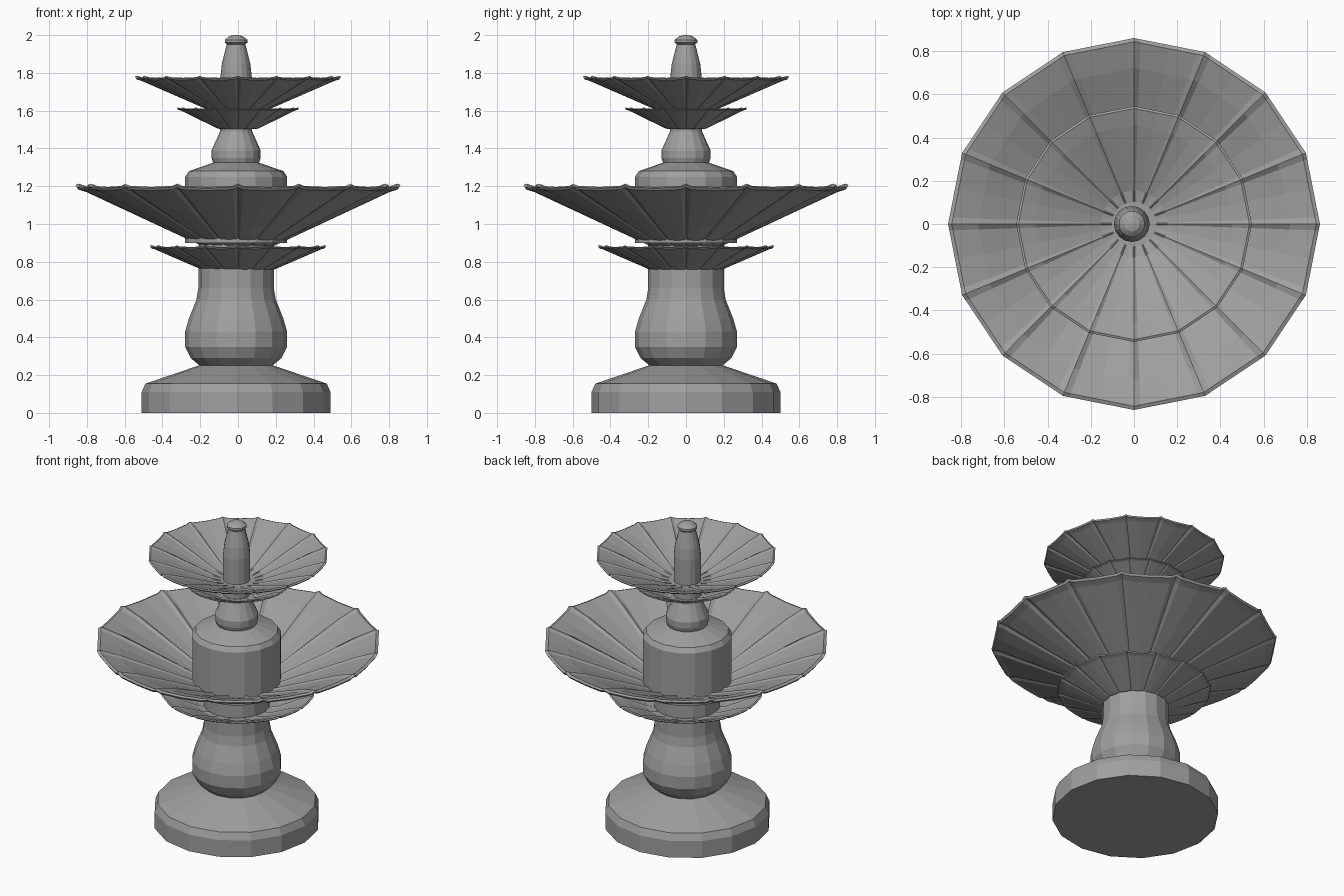
import bpy, bmesh
from math import cos, sin, radians, tau

default_cube = bpy.data.objects.get("Cube")
if default_cube:
    bpy.data.objects.remove(default_cube)

SIDES = 16
HALF_SIDE = tau / SIDES / 2
RIB_WIDTH = radians(2)

stone_colour = (0.35, 0.35, 0.35, 1)
stone = bpy.data.materials.new("grey stone")
stone.use_nodes = True
stone.diffuse_color = stone_colour
stone.node_tree.nodes["Principled BSDF"].inputs["Base Color"].default_value = stone_colour


def skin(name, rings, offset=0):
    """Join rings of points into a closed solid."""
    bm = bmesh.new()
    loops = [[bm.verts.new(point) for point in ring] for ring in rings]
    for lower, upper in zip(loops, loops[1:]):
        for i in range(len(lower)):
            bm.faces.new((lower[i - 1], lower[i], upper[i], upper[i - 1]))
    bm.faces.new(loops[0])
    bm.faces.new(loops[-1])
    bmesh.ops.recalc_face_normals(bm, faces=bm.faces)
    mesh = bpy.data.meshes.new(name)
    bm.to_mesh(mesh)
    bm.free()
    mesh.materials.append(stone)
    part = bpy.data.objects.new(name, mesh)
    part.location.x = offset
    bpy.context.collection.objects.link(part)


def turned(name, *profile):
    """Faceted turned part from (radius, height) points."""
    rings = []
    for radius, height in profile:
        angles = [tau * side / SIDES for side in range(SIDES)]
        rings.append([(radius * cos(a), radius * sin(a), height) for a in angles])
    skin(name, rings, offset=-0.01)


def bowl(name, foot, bottom, radius, rim):
    """Thin dish with straight sides and a narrow raised rib at every corner."""
    thick = radius * 0.03
    lift = radius * 0.02
    inner_foot = foot * 0.8
    # Outside from the foot up to the lip, then the inside back down
    profile = [
        (inner_foot, bottom - thick / 3, 0),
        (foot, bottom, lift / 2),
        (radius * 0.94, rim - thick, lift),
        (radius * 0.99, rim - thick / 2, lift),
        (radius, rim, lift),
        (radius * 0.98, rim + thick / 4, lift),
        (radius * 0.84, rim - thick * 1.4, lift),
        (foot * 1.2, bottom + thick * 2, lift),
        (inner_foot, bottom + thick * 1.5, 0),
    ]
    # Angle past each corner, and share of the rib height there
    steps = [(0, 1), (RIB_WIDTH, 0.3), (HALF_SIDE, 0), (HALF_SIDE * 2 - RIB_WIDTH, 0.3)]
    rings = []
    for reach, height, rib in profile:
        ring = []
        for side in range(SIDES):
            for past_corner, share in steps:
                angle = side * HALF_SIDE * 2 + past_corner
                chord = reach * cos(HALF_SIDE) / cos(HALF_SIDE - past_corner)
                ring.append((chord * cos(angle), chord * sin(angle), height + rib * share))
        rings.append(ring)
    skin(name, rings)


# Stepped base and baluster column
turned("base", (0.5, 0), (0.5, 0.11), (0.48, 0.155), (0.2, 0.25))
turned("column", (0.18, 0.24), (0.24, 0.29), (0.27, 0.35), (0.27, 0.43),
       (0.25, 0.5), (0.21, 0.6), (0.2, 0.66), (0.2, 0.9))

# Lower pair of bowls
bowl("lower_small_bowl", foot=0.2, bottom=0.76, radius=0.466, rim=0.875)
bowl("lower_large_bowl", foot=0.2, bottom=0.885, radius=0.86, rim=1.19)

# Drum and small baluster between the tiers
turned("drum", (0.27, 0.9), (0.27, 1.25), (0.25, 1.28), (0.12, 1.325))
turned("neck", (0.12, 1.32), (0.13, 1.35), (0.13, 1.39), (0.085, 1.49), (0.085, 1.6))

# Upper pair of bowls
bowl("upper_small_bowl", foot=0.11, bottom=1.505, radius=0.323, rim=1.608)
bowl("upper_large_bowl", foot=0.13, bottom=1.59, radius=0.545, rim=1.77)

# Spout with a rounded cap
turned("spout", (0.083, 1.6), (0.083, 1.78), (0.075, 1.85), (0.05, 1.95))
turned("cap", (0.045, 1.95), (0.06, 1.96), (0.06, 1.975), (0.035, 1.995), (0.01, 2))
